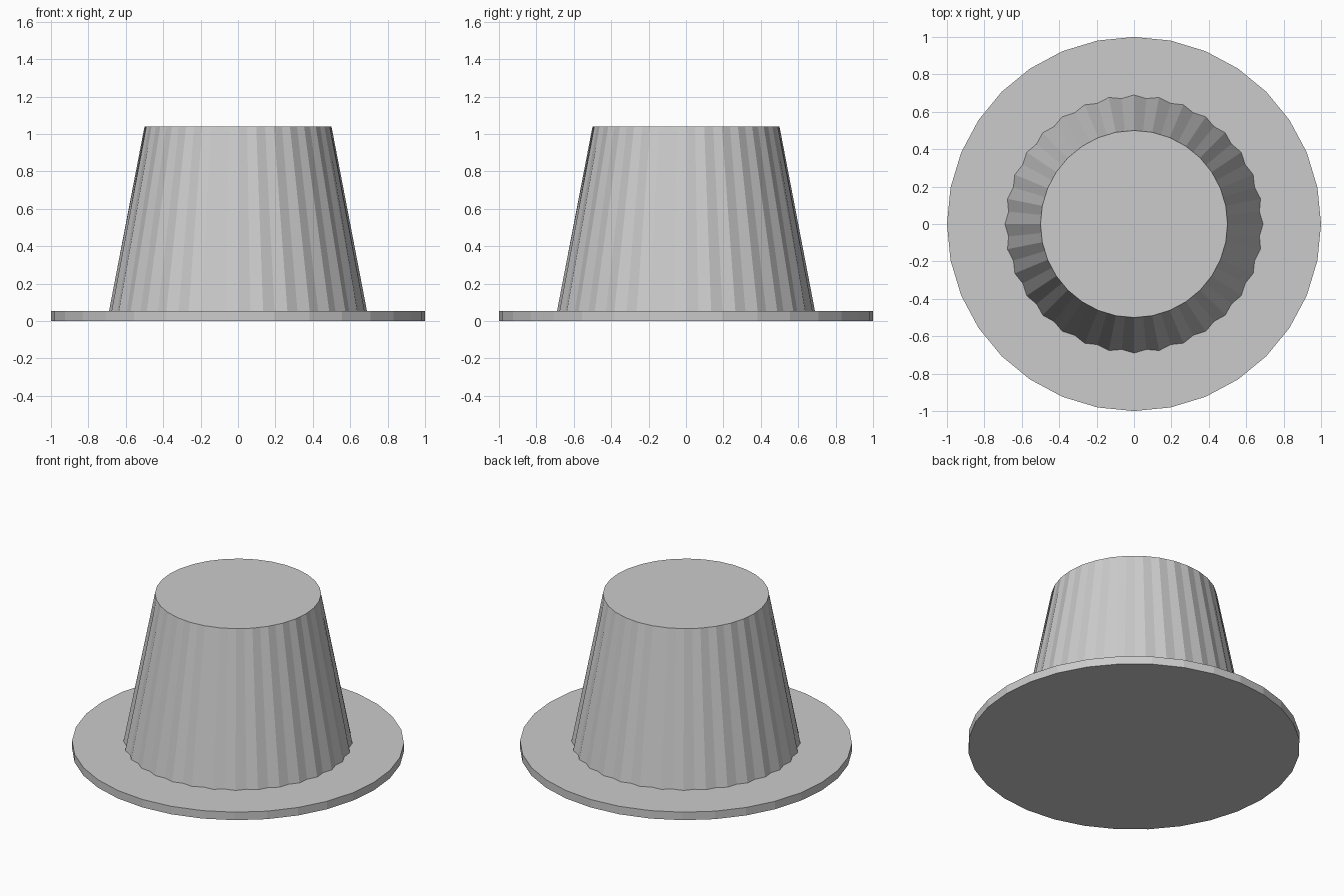
import bpy, bmesh
from math import cos, sin, pi

if "Cube" in bpy.data.objects:
    bpy.data.objects.remove(bpy.data.objects["Cube"])

SIDES = 32


def ring(bm, z, ridge, valley):
    # ring alternating between ridge and valley radii, ridge first on +x
    n = SIDES * 2
    return [bm.verts.new(((ridge, valley)[i % 2] * cos(2 * pi * i / n),
                          (ridge, valley)[i % 2] * sin(2 * pi * i / n), z))
            for i in range(n)]


def finish(bm, name):
    bmesh.ops.recalc_face_normals(bm, faces=bm.faces)
    mesh = bpy.data.meshes.new(name)
    bm.to_mesh(mesh)
    bm.free()
    obj = bpy.data.objects.new(name, mesh)
    bpy.context.collection.objects.link(obj)
    return obj


# Brim: thin flat disc
bm = bmesh.new()
rim = [bm.verts.new((cos(2 * pi * i / SIDES), sin(2 * pi * i / SIDES), 0))
       for i in range(SIDES)]
base = bm.faces.new(rim)
solid = bmesh.ops.extrude_face_region(bm, geom=[base], use_keep_orig=True)
top_verts = [v for v in solid["geom"] if isinstance(v, bmesh.types.BMVert)]
bmesh.ops.translate(bm, vec=(0, 0, 0.053), verts=top_verts)
finish(bm, "brim")

# Crown: tapered, faintly pleated at the foot and plain at the top, sunk into the brim
bm = bmesh.new()
foot = ring(bm, 0.02, 0.696, 0.68)
head = ring(bm, 1.04, 0.5, 0.5 * cos(pi / SIDES))
for i in range(len(foot)):
    j = (i + 1) % len(foot)
    bm.faces.new((foot[i], foot[j], head[j], head[i]))
bm.faces.new(head)
bm.faces.new(foot[::-1])
finish(bm, "crown")
